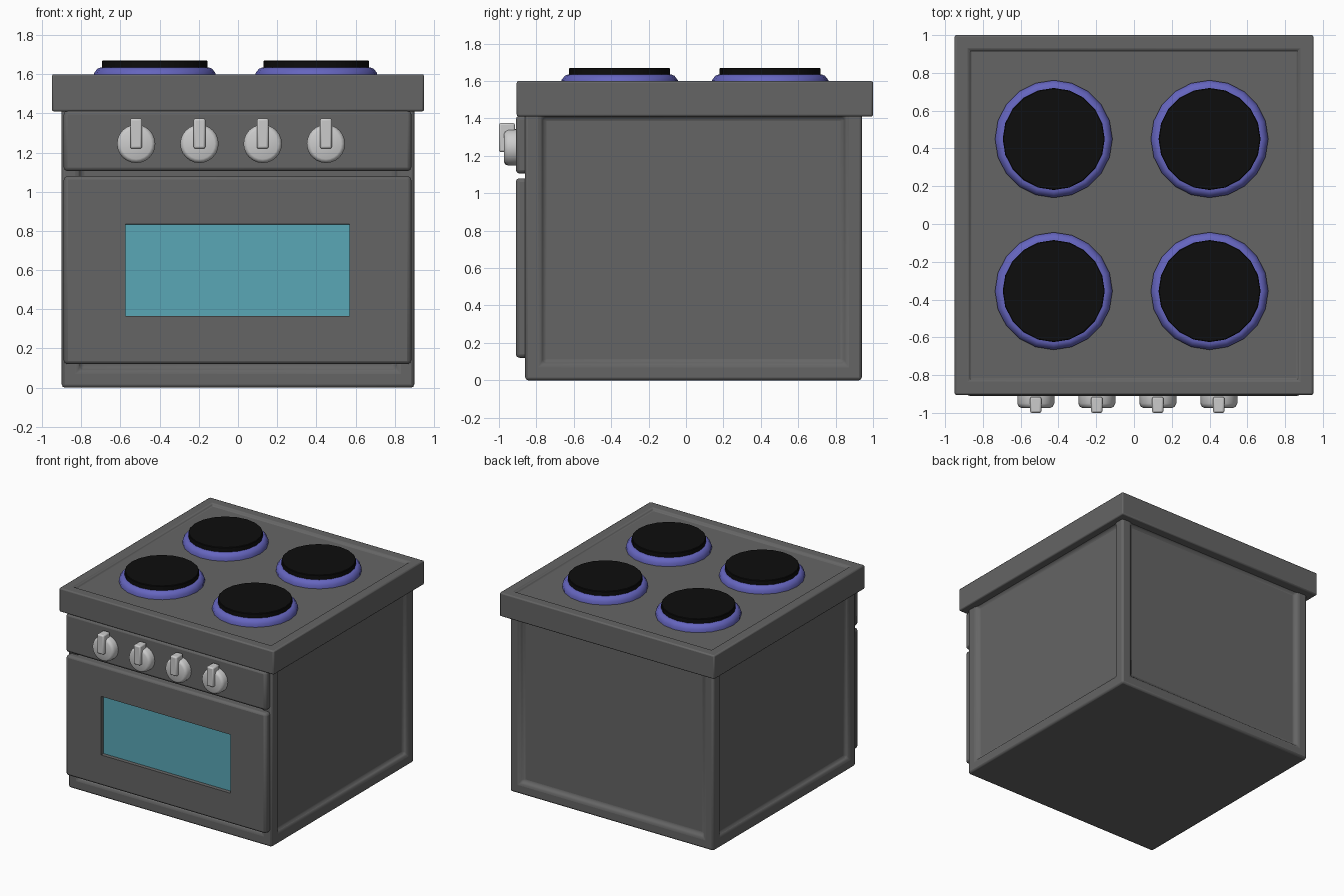
import bpy, bmesh, math
from mathutils import Matrix, Vector

if "Cube" in bpy.data.objects:
    bpy.data.objects.remove(bpy.data.objects["Cube"], do_unlink=True)


def material(name, rgb):
    m = bpy.data.materials.new(name)
    m.use_nodes = True
    m.diffuse_color = (*rgb, 1)
    m.node_tree.nodes["Principled BSDF"].inputs["Base Color"].default_value = (*rgb, 1)
    return m


GREY = material("dark grey enamel", (0.13, 0.13, 0.13))
GLASS = material("teal glass", (0.10, 0.39, 0.47))
BLUE = material("blue ring", (0.13, 0.13, 0.52))
BLACK = material("black hotplate", (0.004, 0.004, 0.004))
SILVER = material("light grey knob", (0.6, 0.6, 0.6))


def finish(name, bm, mats, bevel=0.0, segments=2):
    bmesh.ops.recalc_face_normals(bm, faces=bm.faces[:])
    mesh = bpy.data.meshes.new(name)
    bm.to_mesh(mesh)
    bm.free()
    obj = bpy.data.objects.new(name, mesh)
    bpy.context.collection.objects.link(obj)
    for m in mats:
        mesh.materials.append(m)
    if bevel:
        mod = obj.modifiers.new("soft edges", "BEVEL")
        mod.width, mod.segments = bevel, segments
        mod.limit_method, mod.angle_limit = "ANGLE", math.radians(30)
    bpy.ops.object.select_all(action="DESELECT")
    obj.select_set(True)
    bpy.context.view_layer.objects.active = obj
    bpy.ops.object.shade_smooth_by_angle(angle=math.radians(40))
    return obj


def box(x0, x1, y0, y1, z0, z1):
    bm = bmesh.new()
    bmesh.ops.create_cube(bm, size=1)
    bmesh.ops.scale(bm, vec=(x1 - x0, y1 - y0, z1 - z0), verts=bm.verts[:])
    bmesh.ops.translate(bm, vec=((x0 + x1) / 2, (y0 + y1) / 2, (z0 + z1) / 2), verts=bm.verts[:])
    bm.normal_update()
    return bm


def facing(bm, direction):
    return next(f for f in bm.faces if f.normal.dot(Vector(direction)) > 0.9)


def recess(bm, face, border, depth, slope=0.0):
    """Sink a panel into a face, leaving a border around it."""
    n = face.normal.copy()
    bmesh.ops.inset_individual(bm, faces=[face], thickness=border)
    bmesh.ops.inset_individual(bm, faces=[face], thickness=max(slope, 0.001))
    bmesh.ops.translate(bm, vec=-n * depth, verts=face.verts[:])
    return face


def lathe(profile, sides, centre, axis="Z"):
    """Revolve (radius, height) points into a closed solid."""
    bm = bmesh.new()
    rings = []
    for r, h in profile:
        rings.append([bm.verts.new((r * math.cos(2 * math.pi * i / sides),
                                    r * math.sin(2 * math.pi * i / sides), h))
                      for i in range(sides)])
    for a, b in zip(rings, rings[1:]):
        for i in range(sides):
            j = (i + 1) % sides
            bm.faces.new((a[i], a[j], b[j], b[i]))
    bm.faces.new(rings[0])
    bm.faces.new(rings[-1])
    if axis == "-Y":
        bm.transform(Matrix.Rotation(math.pi / 2, 4, "X"))
    bmesh.ops.translate(bm, vec=centre, verts=bm.verts[:])
    return bm


# Body with sunken panels on its four upright sides
body = box(-0.9, 0.9, -0.86, 0.94, 0, 1.5)
for d in ((1, 0, 0), (-1, 0, 0), (0, 1, 0), (0, -1, 0)):
    recess(body, facing(body, d), 0.12, 0.03, 0.02)
finish("body", body, [GREY], 0.016)

# Cooktop slab with a shallow tray
top = box(-0.95, 0.95, -0.905, 1.0, 1.41, 1.6)
recess(top, facing(top, (0, 0, 1)), 0.112, 0.02)
finish("cooktop", top, [GREY], 0.014)

# Control panel and oven door
finish("control_panel", box(-0.89, 0.885, -0.91, -0.83, 1.105, 1.415), [GREY], 0.02)

door = box(-0.89, 0.885, -0.91, -0.83, 0.12, 1.08)
front = facing(door, (0, -1, 0))
bmesh.ops.inset_individual(door, faces=[front], thickness=0.2)
for v in front.verts:
    v.co.x = 0.57 if v.co.x > 0 else -0.575
    v.co.z = 0.835 if v.co.z > 0.6 else 0.365
recess(door, front, 0.001, 0.03)
front.material_index = 1
finish("oven_door", door, [GREY, GLASS]).data.update()

# Rounded outer door edges only, so the window opening stays crisp
rim = bpy.data.objects["oven_door"]
weights = rim.data.attributes.new("bevel_weight_edge", "FLOAT", "EDGE")
for e in rim.data.edges:
    a, b = (rim.data.vertices[i].co for i in e.vertices)
    if abs(a.x) > 0.8 and abs(b.x) > 0.8:
        weights.data[e.index].value = 1
mod = rim.modifiers.new("soft edges", "BEVEL")
mod.width, mod.segments, mod.limit_method = 0.02, 2, "WEIGHT"

# Knobs with raised pointer grips
for i in range(4):
    x = -0.52 + i * 0.323
    dial = lathe([(0.098, 0), (0.098, 0.045), (0.09, 0.062), (0.078, 0.068)],
                 24, (x, -0.905, 1.245), "-Y")
    finish(f"knob_dial_{i + 1}", dial, [SILVER])
    finish(f"knob_grip_{i + 1}", box(x - 0.03, x + 0.03, -1.0, -0.915, 1.22, 1.375), [SILVER], 0.01)

# Burners: sloped ring with a hotplate
for i, (x, y) in enumerate([(-0.425, 0.45), (0.4, 0.45), (-0.425, -0.355), (0.4, -0.355)]):
    ring = lathe([(0.311, 1.57), (0.311, 1.605), (0.293, 1.628), (0.278, 1.634)], 20, (x, y, 0))
    finish(f"burner_ring_{i + 1}", ring, [BLUE])
    plate = lathe([(0.27, 1.61), (0.27, 1.67)], 20, (x, y, 0))
    finish(f"hotplate_{i + 1}", plate, [BLACK], 0.004, 1)
